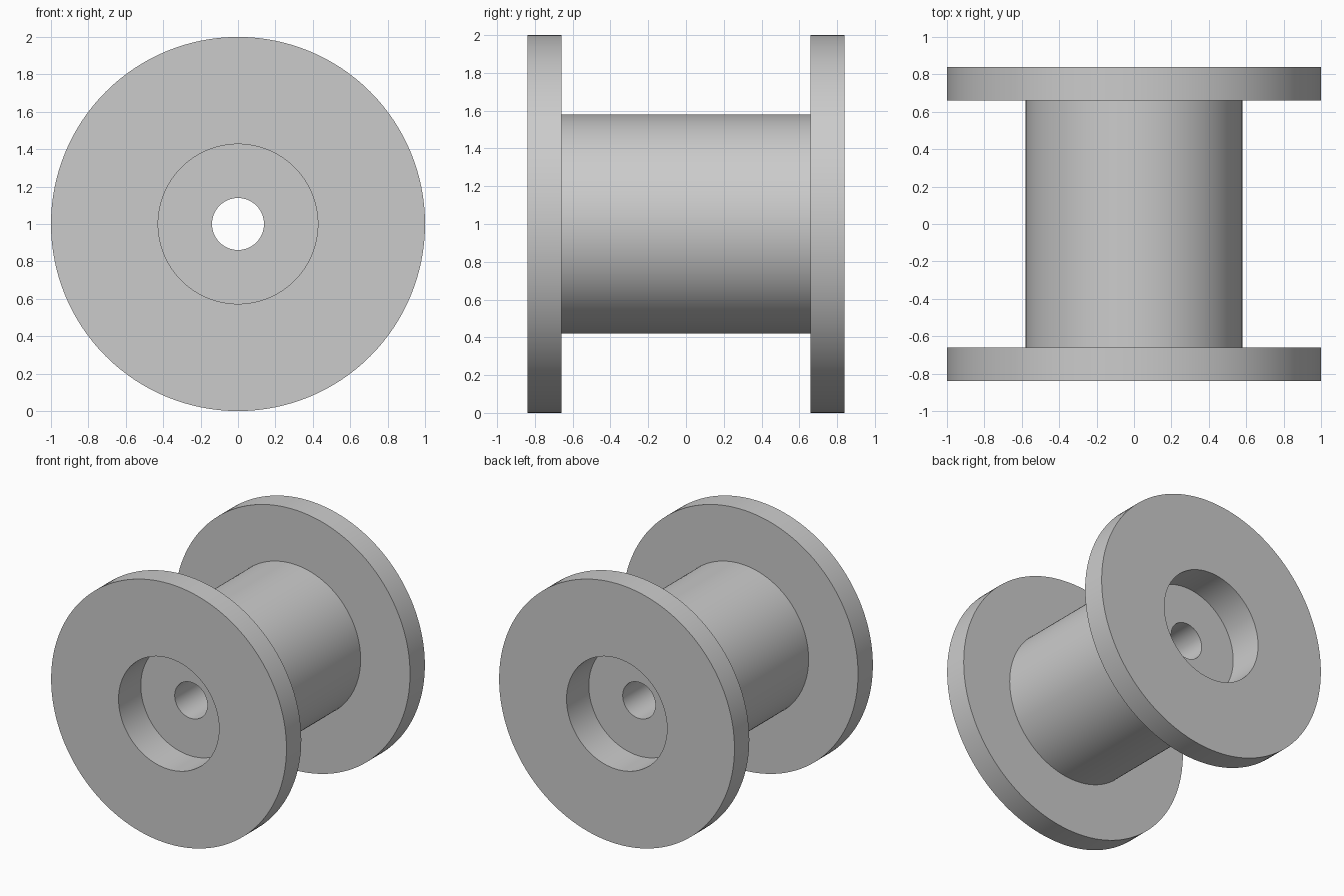
import bpy, bmesh, math
from mathutils import Vector

cube = bpy.data.objects.get("Cube")
if cube:
    bpy.data.objects.remove(cube, do_unlink=True)

# Main dimensions
FLANGE_R, BARREL_R, RECESS_R, BORE_R = 1.0, 0.58, 0.427, 0.139
OUTER_Y, INNER_Y, RECESS_DEPTH = 0.84, 0.66, 0.27
AXIS_Z = 1.0
SEGMENTS = 128

# Plain grey material
grey = bpy.data.materials.new("light_grey")
grey.use_nodes = True
colour = (0.6, 0.6, 0.6, 1.0)
grey.diffuse_color = colour
grey.node_tree.nodes["Principled BSDF"].inputs["Base Color"].default_value = colour

# Half profile (radius, y) from the barrel out to the bore, then mirrored
floor_y = OUTER_Y - RECESS_DEPTH
half = [(BARREL_R, INNER_Y), (FLANGE_R, INNER_Y), (FLANGE_R, OUTER_Y),
        (RECESS_R, OUTER_Y), (RECESS_R, floor_y), (BORE_R, floor_y)]
profile = half + [(r, -y) for r, y in reversed(half)]

# Spin the closed profile round the spool axis
bm = bmesh.new()
verts = [bm.verts.new((r, y, AXIS_Z)) for r, y in profile]
edges = [bm.edges.new((v, verts[(i + 1) % len(verts)])) for i, v in enumerate(verts)]
bmesh.ops.spin(bm, geom=verts + edges, cent=Vector((0, 0, AXIS_Z)),
               axis=Vector((0, 1, 0)), angle=math.tau, steps=SEGMENTS)
bmesh.ops.remove_doubles(bm, verts=bm.verts[:], dist=0.0005)
bmesh.ops.recalc_face_normals(bm, faces=bm.faces[:])

mesh = bpy.data.meshes.new("spool")
bm.to_mesh(mesh)
bm.free()
mesh.materials.append(grey)
spool = bpy.data.objects.new("spool", mesh)
bpy.context.collection.objects.link(spool)

# Smooth round walls, sharp rims
bpy.ops.object.select_all(action="DESELECT")
spool.select_set(True)
bpy.context.view_layer.objects.active = spool
bpy.ops.object.shade_smooth_by_angle(angle=math.radians(30))
